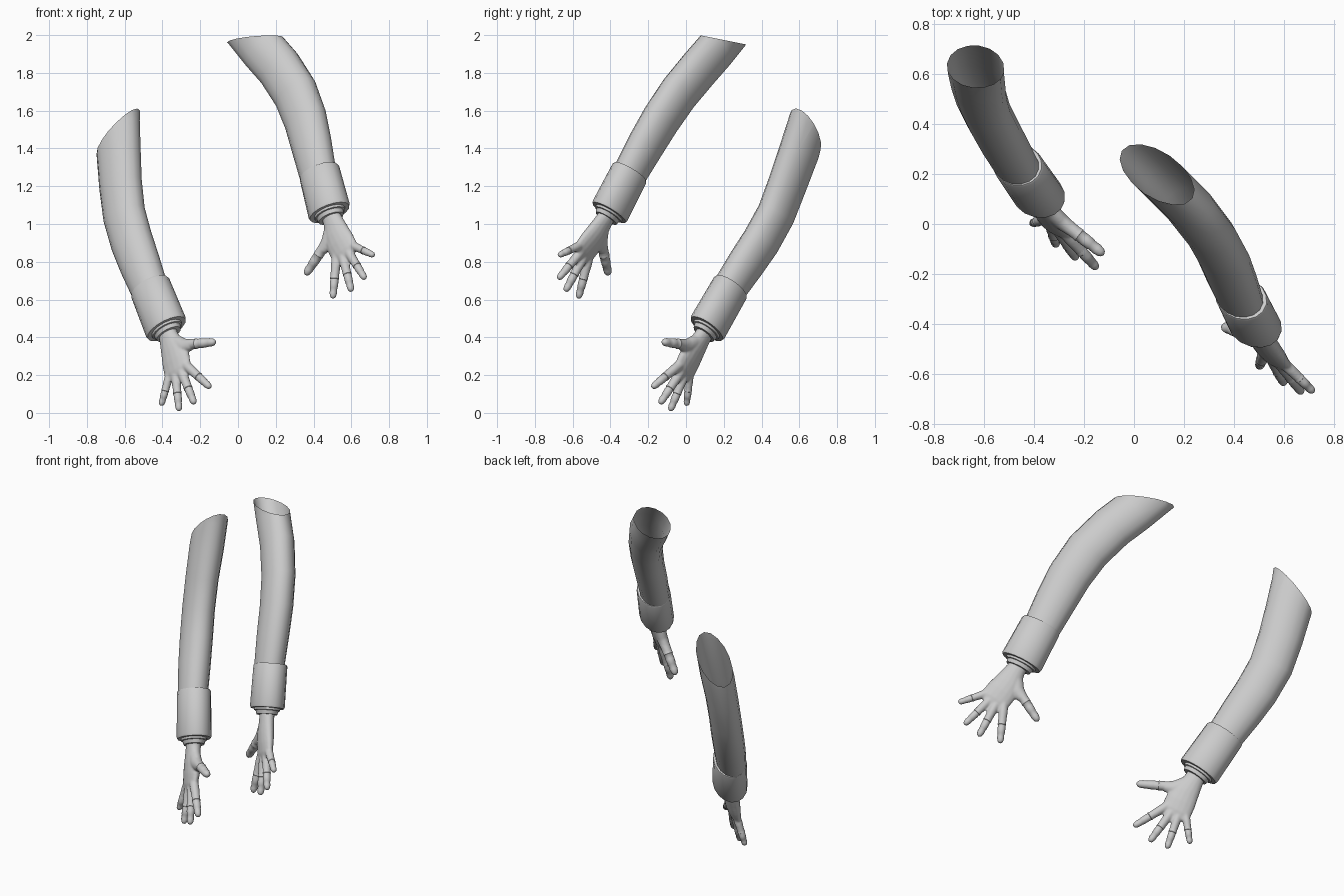
import bpy, bmesh, math
from mathutils import Vector

if "Cube" in bpy.data.objects:
    bpy.data.objects.remove(bpy.data.objects["Cube"])

SIDES = 16
FLAT = Vector((0.61, 0.75, -0.24)).normalized()   # direction the palms and flattened sleeves face

grey = bpy.data.materials.new("light_grey")
grey.diffuse_color = (0.6, 0.6, 0.6, 1)
grey.use_nodes = True
grey.node_tree.nodes["Principled BSDF"].inputs["Base Color"].default_value = grey.diffuse_color


def finish(name, bm, angle=40):
    bmesh.ops.recalc_face_normals(bm, faces=bm.faces)
    me = bpy.data.meshes.new(name)
    bm.to_mesh(me)
    bm.free()
    me.materials.append(grey)
    ob = bpy.data.objects.new(name, me)
    bpy.context.collection.objects.link(ob)
    bpy.ops.object.select_all(action='DESELECT')
    bpy.context.view_layer.objects.active = ob
    ob.select_set(True)
    bpy.ops.object.shade_smooth_by_angle(angle=math.radians(angle))
    return ob


def loft(bm, sections, caps=True, axis=None):
    """Skin oval rings (centre, half width, half thickness) along a path."""
    pts = [Vector(s[0]) for s in sections]
    rings = []
    for i, (_, a, b) in enumerate(sections):
        d = axis or (pts[min(i + 1, len(pts) - 1)] - pts[max(i - 1, 0)]).normalized()
        n = (FLAT - d * FLAT.dot(d)).normalized()
        w = d.cross(n)
        rings.append([bm.verts.new(pts[i] + w * a * math.cos(t) + n * b * math.sin(t))
                      for t in (2 * math.pi * k / SIDES for k in range(SIDES))])
    for r, s in zip(rings, rings[1:]):
        for k in range(SIDES):
            j = (k + 1) % SIDES
            bm.faces.new((r[k], r[j], s[j], s[k]))
    if caps:
        bm.faces.new(rings[0])
        bm.faces.new(rings[-1])


def sleeve(name, sections, cut_co, cut_no):
    bm = bmesh.new()
    loft(bm, sections, caps=False)
    # slanted open shoulder end
    bmesh.ops.bisect_plane(bm, geom=bm.verts[:] + bm.edges[:] + bm.faces[:],
                           plane_co=cut_co, plane_no=cut_no, clear_outer=True)
    finish(name, bm)


def cuff(name, top, bottom):
    top, bottom = Vector(top), Vector(bottom)
    d = (bottom - top).normalized()
    bm = bmesh.new()
    loft(bm, [(top, .100, .076), (top, .113, .088), (top + d * .008, .117, .092),
              (bottom - d * .012, .122, .094), (bottom, .118, .090),
              (bottom, .092, .072)], axis=d)
    finish(name, bm, 30)
    # stepped wrist band
    bm = bmesh.new()
    loft(bm, [(bottom - d * .02, .094, .074), (bottom + d * .012, .090, .070),
              (bottom + d * .014, .080, .062), (bottom + d * .035, .074, .056)], axis=d)
    finish(name.replace("cuff", "wrist_band"), bm, 30)


# fingers: base and tip in palm coordinates (toward thumb, toward fingertips), base radius
FINGERS = {
    "thumb": ((.045, .125), (.275, .222), .029),
    "index": ((.068, .265), (.175, .450), .025),
    "middle": ((.026, .285), (.054, .488), .025),
    "ring": ((-.018, .283), (-.050, .478), .024),
    "little": ((-.058, .262), (-.152, .393), .022),
}
# palm: offset toward thumb, distance from wrist, half width, half thickness
PALM = [(0, -.01, .056, .044), (0, .04, .055, .040), (.004, .09, .066, .040),
        (.010, .14, .080, .041), (.008, .20, .088, .038), (.004, .26, .088, .030),
        (.003, .295, .074, .018)]


def hand(side, wrist, along, thumb_sign):
    wrist = Vector(wrist)
    v = Vector(along).normalized()
    n = (FLAT - v * FLAT.dot(v)).normalized()
    u = v.cross(n) * thumb_sign

    def at(p):
        return wrist + u * p[0] + v * p[1]

    # palm with the first finger segments, fused into one skin
    bm = bmesh.new()
    loft(bm, [(at(p[:2]), p[2], p[3]) for p in PALM], axis=v)
    for base, tip, r in FINGERS.values():
        a, b = at(base), at(tip)
        loft(bm, [(a.lerp(b, t), r * s, r * s) for t, s in
                  ((-.12, 1), (.15, 1.04), (.35, .95), (.5, .93))])
    # web between thumb and palm
    loft(bm, [(at((.03, .10)), .045, .034), (at((.075, .145)), .042, .032),
              (at((.125, .163)), .030, .027)])
    palm = finish(side + "_palm", bm)
    rm = palm.modifiers.new("fuse", 'REMESH')
    rm.mode = 'VOXEL'
    rm.voxel_size = .006
    rm.use_smooth_shade = True
    sm = palm.modifiers.new("soften", 'SMOOTH')
    sm.factor = .5
    sm.iterations = 5

    # outer finger segments with small joint steps and rounded tips
    for name, (base, tip, r) in FINGERS.items():
        a, b = at(base), at(tip)
        bm = bmesh.new()
        loft(bm, [(a.lerp(b, t), r * s, r * s) for t, s in
                  ((.42, .90), (.50, .96), (.51, .86), (.62, .88), (.74, .82), (.75, .75),
                   (.86, .78), (.94, .66), (.98, .45), (1.0, .15))])
        finish(f"{side}_{name}_finger", bm, 50)


# lower arm
sleeve("lower_sleeve",
       [((-.45, .20, .61), .100, .076), ((-.474, .238, .67), .107, .082),
        ((-.520, .318, .79), .117, .087), ((-.563, .397, .907), .122, .088),
        ((-.603, .476, 1.05), .124, .087), ((-.622, .537, 1.21), .126, .088),
        ((-.632, .598, 1.38), .130, .092), ((-.632, .645, 1.54), .125, .088),
        ((-.625, .69, 1.75), .12, .085)],
       (-.57, .58, 1.58), (-.9, .75, 1))
cuff("lower_cuff", (-.467, .238, .668), (-.378, .11, .445))
hand("lower", (-.378, .11, .445), (.219, -.458, -.865), 1)

# upper arm
sleeve("upper_sleeve",
       [((.435, -.32, 1.22), .100, .076), ((.42, -.29, 1.28), .107, .082),
        ((.390, -.215, 1.415), .117, .087), ((.357, -.133, 1.553), .124, .089),
        ((.305, -.04, 1.69), .128, .090), ((.22, .07, 1.823), .128, .092),
        ((.135, .155, 1.92), .128, .092), ((.055, .235, 2.02), .128, .092),
        ((-.06, .35, 2.16), .128, .092)],
       (.1, .07, 2.0), (0, .2, 1))
cuff("upper_cuff", (.43, -.296, 1.275), (.485, -.407, 1.06))
hand("upper", (.485, -.407, 1.06), (.317, -.52, -.79), -1)
